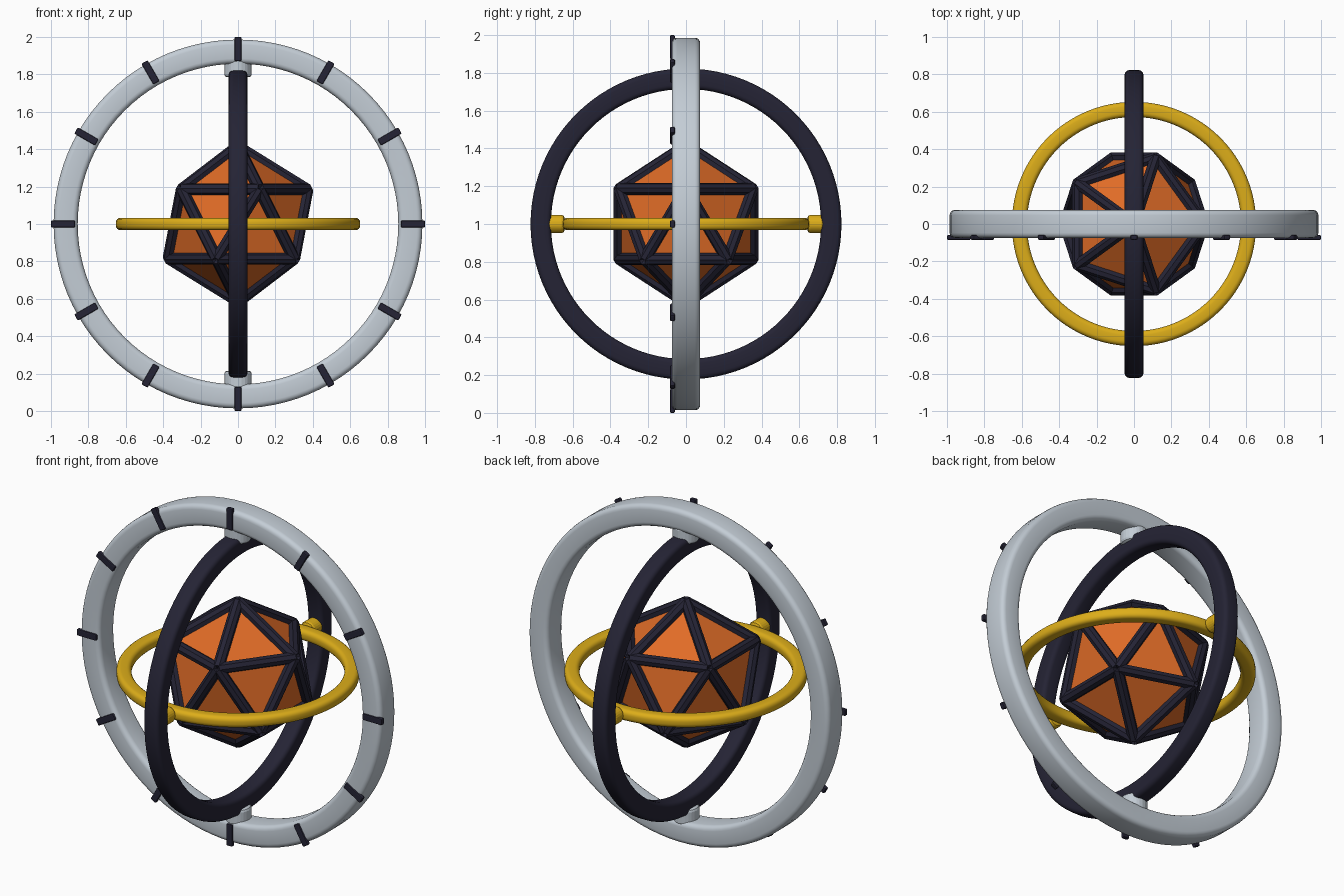
import bpy, bmesh, math
from mathutils import Matrix, Vector

old = bpy.data.objects.get("Cube")
if old:
    bpy.data.objects.remove(old, do_unlink=True)

CENTRE = Vector((0, 0, 1))


def material(name, rgb):
    m = bpy.data.materials.new(name)
    m.use_nodes = True
    m.diffuse_color = (*rgb, 1)
    bsdf = next(n for n in m.node_tree.nodes if n.type == "BSDF_PRINCIPLED")
    bsdf.inputs["Base Color"].default_value = (*rgb, 1)
    return m


SILVER = material("silver_grey", (0.55, 0.61, 0.67))
NAVY = material("dark_navy", (0.018, 0.017, 0.035))
GOLD = material("gold", (0.72, 0.42, 0.01))
ORANGE = material("orange", (0.75, 0.15, 0.02))


def finish(name, bm, mat, matrix=Matrix(), smooth=False):
    bmesh.ops.recalc_face_normals(bm, faces=bm.faces)
    bm.transform(matrix)
    mesh = bpy.data.meshes.new(name)
    bm.to_mesh(mesh)
    bm.free()
    mesh.materials.append(mat)
    for p in mesh.polygons:
        p.use_smooth = smooth
    obj = bpy.data.objects.new(name, mesh)
    obj.location = CENTRE
    bpy.context.collection.objects.link(obj)
    return obj


def rounded_rect(w, h, r, steps=4):
    pts = []
    for k, (sx, sy) in enumerate(((1, 1), (-1, 1), (-1, -1), (1, -1))):
        for i in range(steps + 1):
            a = math.pi / 2 * (k + i / steps)
            pts.append((sx * (w / 2 - r) + r * math.cos(a),
                        sy * (h / 2 - r) + r * math.sin(a)))
    return pts


def ring(name, inner, outer, depth, corner, mat, matrix=Matrix(), segments=96):
    # Sweep a rounded rectangle around the local z axis
    profile = rounded_rect(outer - inner, depth, corner)
    mid = (inner + outer) / 2
    bm = bmesh.new()
    loops = []
    for s in range(segments):
        a = math.tau * s / segments
        loops.append([bm.verts.new(((mid + u) * math.cos(a), (mid + u) * math.sin(a), v))
                      for u, v in profile])
    n = len(profile)
    for s in range(segments):
        p, q = loops[s], loops[(s + 1) % segments]
        for i in range(n):
            j = (i + 1) % n
            bm.faces.new((p[i], q[i], q[j], p[j]))
    return finish(name, bm, mat, matrix, True)


def add_bevel(obj, width, segments=2):
    mod = obj.modifiers.new("edge_bevel", "BEVEL")
    mod.width = width
    mod.segments = segments


def pivot(name, radius, start, end, direction, mat):
    # Bevelled pin lying along a direction from the centre
    bm = bmesh.new()
    bmesh.ops.create_cone(bm, cap_ends=True, segments=24, radius1=radius,
                          radius2=radius, depth=end - start)
    d = Vector(direction)
    turn = d.to_track_quat("Z", "Y").to_matrix().to_4x4()
    obj = finish(name, bm, mat, Matrix.Translation(d * (start + end) / 2) @ turn)
    add_bevel(obj, 0.015)


# Three nested rings
ring("outer_ring", 0.857, 0.986, 0.15, 0.028, SILVER, Matrix.Rotation(math.pi / 2, 4, "X"))
ring("middle_ring", 0.715, 0.823, 0.1, 0.025, NAVY, Matrix.Rotation(math.pi / 2, 4, "Y"))
ring("inner_ring", 0.572, 0.653, 0.066, 0.025, GOLD)

# Pivots joining the rings
for side, s in (("top", 1), ("bottom", -1)):
    pivot(side + "_pivot", 0.073, 0.785, 0.88, (0, 0, s), SILVER)
for side, s in (("back", 1), ("front", -1)):
    pivot(side + "_pivot", 0.048, 0.643, 0.73, (0, s, 0), GOLD)

# Twelve marks around the front of the outer ring
for i in range(12):
    bm = bmesh.new()
    bmesh.ops.create_cube(bm, size=1)
    place = (Matrix.Rotation(math.tau * i / 12, 4, "Y")
             @ Matrix.Translation((0, -0.072, 0.936))
             @ Matrix.Diagonal((0.038, 0.025, 0.128, 1)))
    mark = finish(f"dial_mark_{i + 1}", bm, NAVY, place)
    add_bevel(mark, 0.006)

# Faceted core
bm = bmesh.new()
bmesh.ops.create_icosphere(bm, subdivisions=1, radius=0.415)
edges = [(e.verts[0].co.copy(), e.verts[1].co.copy()) for e in bm.edges]
finish("core", bm, ORANGE)

# Struts along every core edge
bm = bmesh.new()
for a, b in edges:
    d = b - a
    axis = d.normalized()
    out = (a + b).normalized()
    basis = Matrix((out.cross(axis), out, axis)).transposed().to_4x4()
    place = (Matrix.Translation((a + b) / 2) @ basis
             @ Matrix.Rotation(math.pi / 8, 4, "Z"))
    bmesh.ops.create_cone(bm, cap_ends=True, segments=8, radius1=0.032,
                          radius2=0.032, depth=d.length, matrix=place)
finish("core_struts", bm, NAVY)
